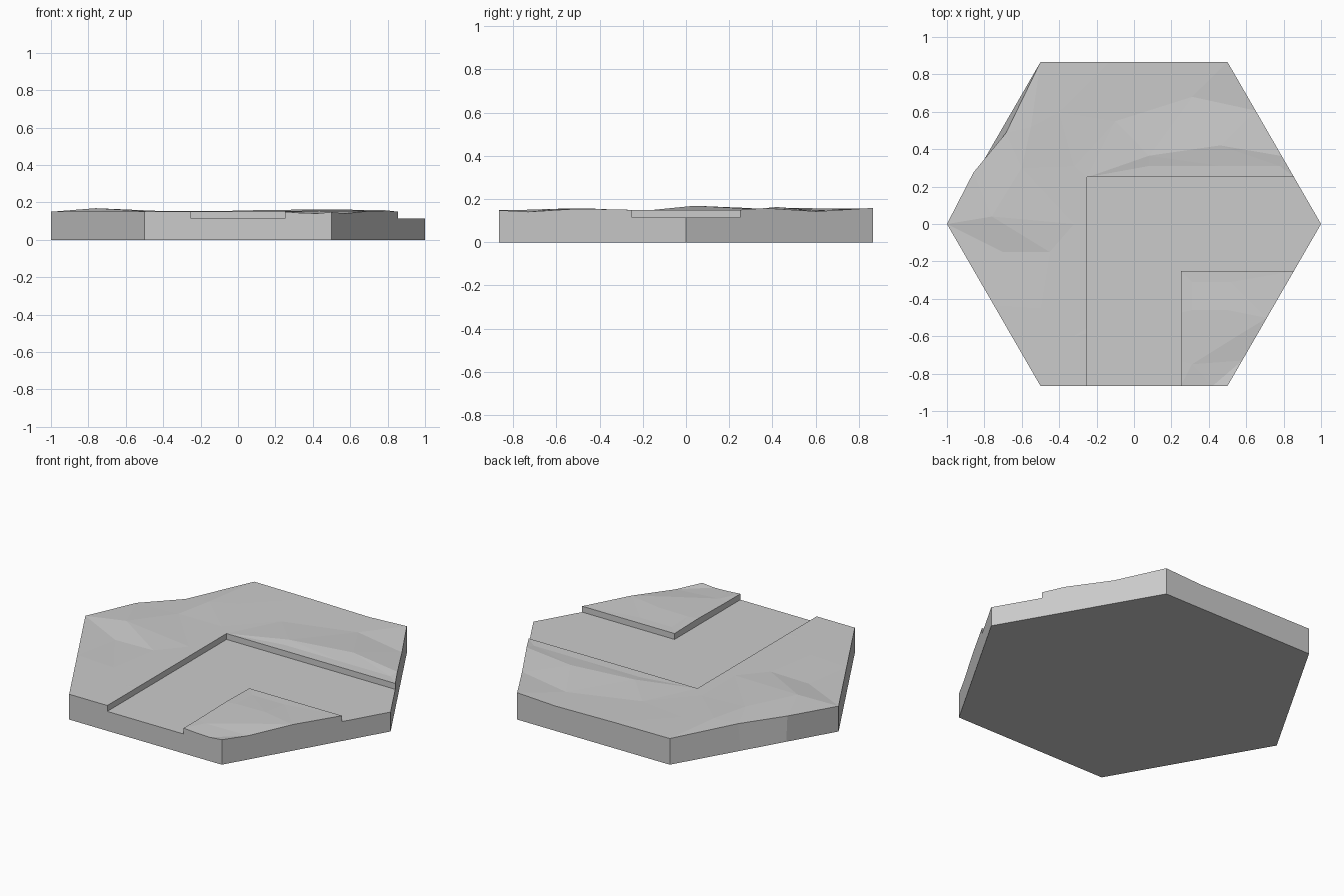
import bpy
import bmesh
from math import cos, sin, radians
from mathutils import Vector
from mathutils.geometry import delaunay_2d_cdt

default_cube = bpy.data.objects.get("Cube")
if default_cube:
    bpy.data.objects.remove(default_cube, do_unlink=True)

GROUND = 0.15       # level of the flat ground
ROAD = 0.115        # level of the sunken road
HALF = 0.25         # half the road width

stone = bpy.data.materials.new("plain_grey")
stone.use_nodes = True
grey = (0.6, 0.6, 0.6, 1.0)
stone.diffuse_color = grey
stone.node_tree.nodes["Principled BSDF"].inputs["Base Color"].default_value = grey


def make_object(name, bm):
    """Turn a bmesh into a flat shaded object."""
    bmesh.ops.recalc_face_normals(bm, faces=bm.faces[:])
    mesh = bpy.data.meshes.new(name)
    bm.to_mesh(mesh)
    bm.free()
    mesh.materials.append(stone)
    obj = bpy.data.objects.new(name, mesh)
    bpy.context.scene.collection.objects.link(obj)
    return obj


# Rim of the hexagon, side by side: (fraction along side, rise in mm, outward push)
sides = [
    [(0, 0, 0), (.29, 0, 0), (.42, 8, 0), (.7, -7, 0)],
    [(0, 9, 0), (.25, -3, 0), (.63, 3, 0)],
    [(0, 5, 0), (.42, -2, -.03), (.69, 9, .015)],
    [(0, 0, 0), (.5, 0, 0)],
    [(0, 0, 0), (.75, 0, 0), (.83, -6, 0), (.92, -9, 0)],
    [(0, -2, 0), (.157, -9, 0), (.42, 5, 0), (.71, 0, 0)],
]


def corner(i):
    return Vector((cos(radians(60 * i)), sin(radians(60 * i))))


foot, plan, heights = [], [], []
for i, side in enumerate(sides):
    outward = (corner(i) + corner(i + 1)).normalized()
    for along, rise, push in side:
        point = corner(i).lerp(corner(i + 1), along)
        foot.append(point)
        plan.append(point + outward * push)
        heights.append(GROUND + rise / 1000)
rim_count = len(plan)

# Bumps inside the rim: (x, y, rise in mm)
border = [(-.32, -.6, 0), (-.32, 0, 0), (-.32, .31, 0), (.08, .31, 0), (.46, .31, 0),
          (.78, .31, 0), (-.25, .25, 0), (.25, -.25, 0)]
ridge = [(.08, .365, 8), (.46, .42, 13), (-.1, .55, -2), (.31, .68, -7), (-.4, .6, 3)]
hill = [(-.76, .04, 19), (-.6, .3, 5), (-.55, .52, 8), (-.45, -.15, 0),
        (-.7, -.15, -5), (-.5, -.45, 0)]
island = [(.31, -.31, 0), (.52, -.31, 0), (.5, -.46, 7), (.31, -.46, 5),
          (.31, -.75, 0), (.55, -.6, 5)]
for x, y, rise in border + ridge + hill + island:
    plan.append(Vector((x, y)))
    heights.append(GROUND + rise / 1000)

# Solid tile: triangulated top, straight walls and a flat underside
points, _, triangles, origins, _, _ = delaunay_2d_cdt(
    plan, [], [list(range(rim_count))], 1, 1e-5)
bm = bmesh.new()
top = {}
lookup = {}
for index, (point, origin) in enumerate(zip(points, origins)):
    z = heights[origin[0]] if origin else GROUND
    lookup[index] = bm.verts.new((point.x, point.y, z))
    for source in origin:
        top[source] = lookup[index]
for triangle in triangles:
    bm.faces.new([lookup[index] for index in triangle])
low = [bm.verts.new((p.x, p.y, 0)) for p in foot]
for i in range(rim_count):
    j = (i + 1) % rim_count
    bm.faces.new((top[i], low[i], low[j], top[j]))
bm.faces.new(low[::-1])
tile = make_object("hex_ground", bm)

# Cutter for the road that turns from the front side to the right side
bm = bmesh.new()
reach = 1.5
bend = [(-HALF, -reach), (HALF, -reach), (HALF, -HALF), (reach, -HALF),
        (reach, HALF), (-HALF, HALF)]
face = bm.faces.new([bm.verts.new((x, y, ROAD)) for x, y in bend])
lifted = bmesh.ops.extrude_face_region(bm, geom=[face])["geom"]
bmesh.ops.translate(bm, vec=(0, 0, 1),
                    verts=[v for v in lifted if isinstance(v, bmesh.types.BMVert)])
cutter = make_object("road_cutter", bm)
cutter.hide_render = True

# Sink the road into the ground, then drop the cutter
carve = tile.modifiers.new("sunken_road", "BOOLEAN")
carve.operation = "DIFFERENCE"
carve.solver = "EXACT"
carve.object = cutter
bpy.context.view_layer.objects.active = tile
tile.select_set(True)
bpy.ops.object.modifier_apply(modifier=carve.name)
bpy.data.objects.remove(cutter, do_unlink=True)
